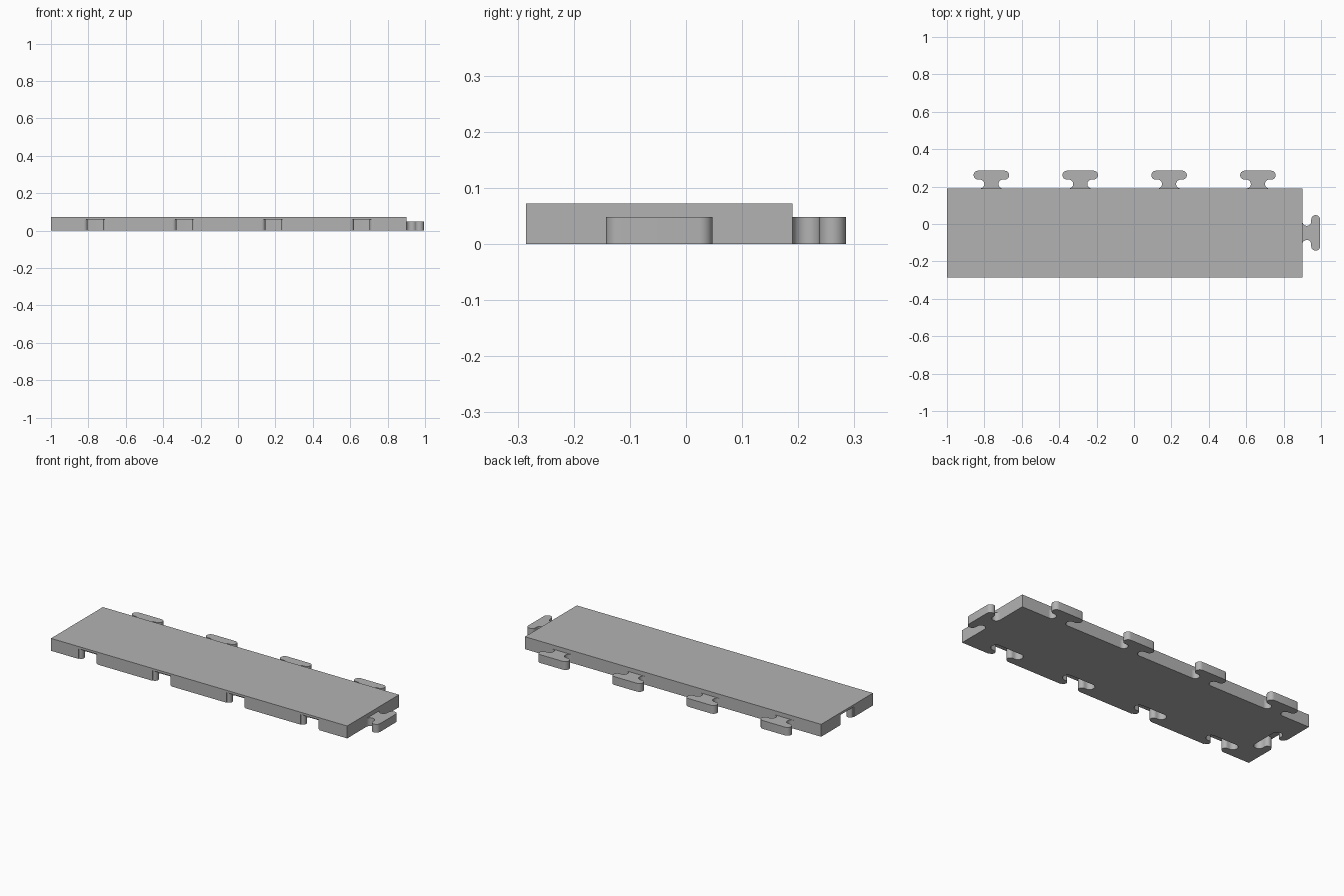
import bpy, bmesh
from math import cos, sin, pi
from mathutils import Matrix, Vector

if "Cube" in bpy.data.objects:
    bpy.data.objects.remove(bpy.data.objects["Cube"])

grey = bpy.data.materials.new("mid_grey")
grey.use_nodes = True
grey.diffuse_color = (0.45, 0.45, 0.45, 1)
grey.node_tree.nodes["Principled BSDF"].inputs["Base Color"].default_value = (0.45, 0.45, 0.45, 1)

# Slab extents and connector sizes
LEFT, RIGHT, FRONT, BACK, TOP = -1.0, 0.9, -0.285, 0.19, 0.072
PITCH = BACK - FRONT
MID_Y = (FRONT + BACK) / 2
REACH, R, NECK_X = 0.095, 0.02375, 0.0615
STEPS = 12


def arc(cx, cy, r, start, end):
    angles = [start + (end - start) * i / STEPS for i in range(STEPS + 1)]
    return [(cx + r * cos(a), cy + r * sin(a)) for a in angles]


def connector_outline(gap=0.0):
    """T-shaped interlock pointing +y; gap widens it into a socket."""
    half = arc(NECK_X, R, R - gap, 1.5 * pi, 0.5 * pi)
    half += arc(REACH - R, REACH - R, R + gap, -0.5 * pi, 0.5 * pi)
    if gap:
        half.insert(0, (NECK_X, -0.02))
    return half + [(-x, y) for x, y in reversed(half)]


def extrude(bm, outline, z0, z1, matrix=Matrix()):
    face = bm.faces.new([bm.verts.new((x, y, z0)) for x, y in outline])
    moved = bmesh.ops.extrude_face_region(bm, geom=[face])["geom"]
    tops = [g for g in moved if isinstance(g, bmesh.types.BMVert)]
    bmesh.ops.translate(bm, verts=tops, vec=Vector((0, 0, z1 - z0)))
    bmesh.ops.transform(bm, verts=list(face.verts) + tops, matrix=matrix)


def finish(bm, name):
    bmesh.ops.recalc_face_normals(bm, faces=bm.faces[:])
    mesh = bpy.data.meshes.new(name)
    bm.to_mesh(mesh)
    bm.free()
    mesh.materials.append(grey)
    obj = bpy.data.objects.new(name, mesh)
    bpy.context.collection.objects.link(obj)
    return obj


def activate(obj):
    bpy.ops.object.select_all(action="DESELECT")
    obj.select_set(True)
    bpy.context.view_layer.objects.active = obj


def placements(x_end, y_side):
    """Four connectors along a long side and one on an end."""
    spots = [Matrix.Translation((LEFT + PITCH * (i + 0.5), y_side, 0)) for i in range(4)]
    return spots + [Matrix.Translation((x_end, MID_Y, 0)) @ Matrix.Rotation(-pi / 2, 4, "Z")]


# Slab
bm = bmesh.new()
extrude(bm, [(LEFT, FRONT), (RIGHT, FRONT), (RIGHT, BACK), (LEFT, BACK)], 0, TOP)
slab = finish(bm, "slab")

# Sockets cut from the underside of the front and one end
bm = bmesh.new()
for spot in placements(LEFT, FRONT):
    extrude(bm, connector_outline(0.004), -0.02, 0.059, spot)
cutter = finish(bm, "socket_cutter")
cutter.hide_render = True
cut = slab.modifiers.new("sockets", "BOOLEAN")
cut.operation = "DIFFERENCE"
cut.solver = "EXACT"
cut.object = cutter
activate(slab)
bpy.ops.object.modifier_apply(modifier=cut.name)
bpy.data.objects.remove(cutter)
bpy.ops.object.shade_smooth_by_angle()

# Tabs on the back and the other end
names = ["back_tab_1", "back_tab_2", "back_tab_3", "back_tab_4", "end_tab"]
for name, spot in zip(names, placements(RIGHT, BACK)):
    bm = bmesh.new()
    extrude(bm, connector_outline(), 0, 0.048, spot)
    activate(finish(bm, name))
    bpy.ops.object.shade_smooth_by_angle()
